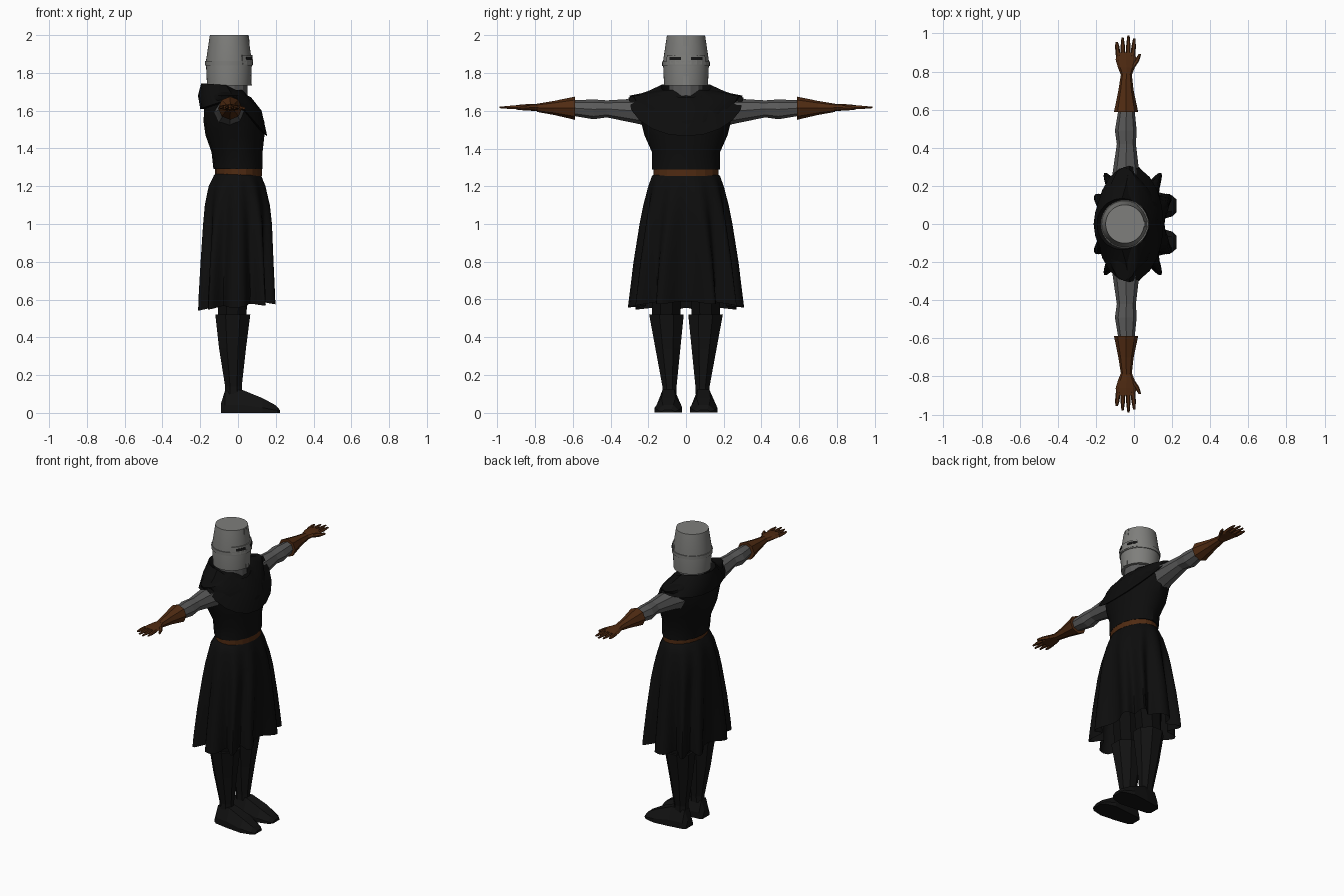
import bpy, bmesh, math
from math import sin, cos, pi, radians

cube = bpy.data.objects.get("Cube")
if cube:
    bpy.data.objects.remove(cube)


def material(name, r, g, b):
    m = bpy.data.materials.new(name)
    m.use_nodes = True
    m.diffuse_color = (r, g, b, 1)
    m.node_tree.nodes["Principled BSDF"].inputs["Base Color"].default_value = (r, g, b, 1)
    return m


CLOTH = material("black cloth", .004, .004, .004)
BOOT = material("dark boot leather", .006, .006, .006)
STEEL = material("helmet steel", .21, .21, .2)
MAIL = material("grey mail", .1, .1, .1)
LEATHER = material("brown leather", .08, .024, .006)
DARK = material("eye slit black", .008, .008, .008)


def loft(name, rings, mat, cap=True, smooth=None):
    """Skin a list of equal-length closed rings."""
    bm = bmesh.new()
    vs = [[bm.verts.new(p) for p in ring] for ring in rings]
    n = len(vs[0])
    for a, b in zip(vs, vs[1:]):
        for i in range(n):
            j = (i + 1) % n
            bm.faces.new((a[i], a[j], b[j], b[i]))
    if cap:
        bm.faces.new(vs[0])
        bm.faces.new(vs[-1])
    bmesh.ops.recalc_face_normals(bm, faces=bm.faces)
    me = bpy.data.meshes.new(name)
    bm.to_mesh(me)
    bm.free()
    me.materials.append(mat)
    ob = bpy.data.objects.new(name, me)
    bpy.context.collection.objects.link(ob)
    if smooth:
        bpy.ops.object.select_all(action='DESELECT')
        ob.select_set(True)
        bpy.context.view_layer.objects.active = ob
        bpy.ops.object.shade_smooth_by_angle(angle=radians(smooth))
    return ob


def angles(n, turn=0):
    return [2 * pi * (i + turn) / n for i in range(n)]


def level(z, x0, x1, y0, y1, n=8, turn=.5):
    """Horizontal ring filling the box x0..x1, y0..y1."""
    k = 1 / cos(pi / n) if turn else 1
    return [((x0 + x1) / 2 + k * cos(a) * (x1 - x0) / 2,
             (y0 + y1) / 2 + k * sin(a) * (y1 - y0) / 2, z) for a in angles(n, turn)]


def across(y, x0, x1, z0, z1, n=8):
    """Ring standing across the arm direction."""
    return [((x0 + x1) / 2 + cos(a) * (x1 - x0) / 2, y,
             (z0 + z1) / 2 + sin(a) * (z1 - z0) / 2) for a in angles(n)]


# Torso with wide shoulder caps
torso = [(1.29, -.13, .13, .18), (1.38, -.14, .13, .18), (1.47, -.172, .14, .22),
         (1.54, -.182, .14, .238), (1.62, -.18, .11, .27), (1.68, -.15, .05, .3),
         (1.71, -.14, .03, .15)]
loft("tunic_torso", [level(z, a, b, -w, w, 16, 0) for z, a, b, w in torso], CLOTH, smooth=30)


# Draped cowl: each ring has its own height at front, side and back
def cowl_ring(x0, x1, w, front, side, back):
    pts = []
    for a in angles(20):
        c = cos(a)
        z = side + (front - side) * max(c, 0) + (back - side) * max(-c, 0)
        pts.append(((x0 + x1) / 2 + c * (x1 - x0) / 2, w * sin(a), z))
    return pts


loft("cowl", [cowl_ring(-.17, .13, .28, 1.48, 1.66, 1.61),
              cowl_ring(-.2, .155, .305, 1.465, 1.67, 1.61),
              cowl_ring(-.212, .125, .2, 1.6, 1.705, 1.68),
              cowl_ring(-.195, .07, .135, 1.67, 1.735, 1.745),
              cowl_ring(-.15, .04, .1, 1.65, 1.7, 1.7)], CLOTH, False, 35)
loft("mail_neck", [level(z, -.135, .05, -.09, .09, 12) for z in (1.62, 1.78)], MAIL)

# Belt
loft("belt", [level(z, -.122, .128, -.172, .172, 20, 0) for z in (1.255, 1.295)], LEATHER)
loft("waist", [level(z, -.11, .11, -.16, .16, 20, 0) for z in (1.23, 1.31)], CLOTH)


# Pleated skirt, folds deepening towards the hem
def skirt_ring(z, x0, x1, w, fold, hem=0):
    pts = []
    p = 1 - .35 * min(1, fold * 4)
    for a in angles(100):
        c, s = cos(a), sin(a)
        k = 1 - fold * (.5 + .5 * cos(10 * a))
        x = math.copysign(abs(c) ** p, c) * (x1 - x0) / 2 * k + (x0 + x1) / 2
        y = math.copysign(abs(s) ** p, s) * w * k
        pts.append((x, y, z + hem * (c + .4 * cos(10 * a))))
    return pts


skirt = [(1.265, -.122, .12, .165, 0), (1.255, -.13, .125, .18, .01), (1.2, -.16, .15, .2, .04),
         (1.1, -.182, .175, .226, .09), (1, -.192, .187, .246, .14), (.8, -.205, .195, .278, .21),
         (.62, -.215, .203, .3, .27), (.565, -.218, .205, .308, .29)]
loft("skirt", [skirt_ring(*r, hem=.018 if i > 6 else 0) for i, r in enumerate(skirt)],
     CLOTH, False, 50)

# Legs, boots and feet
for s, side in ((1, "left"), (-1, "right")):
    def leg(rows):
        return [level(z, a, b, min(s * c, s * d), max(s * c, s * d)) for z, a, b, c, d in rows]

    loft(side + "_thigh", leg([(.48, -.105, .04, .03, .18), (.8, -.11, .07, .02, .18),
                               (1.2, -.1, .09, .01, .16)]), CLOTH)
    loft(side + "_boot_shaft", leg([(.1, -.07, .02, .05, .125), (.14, -.068, .02, .05, .125),
                                    (.34, -.1, .042, .03, .162), (.52, -.12, .065, .012, .195)]), BOOT)
    foot = []
    for x, inner, outer, h in ((-.09, .055, .125, .05), (-.07, .04, .14, .115), (.022, .03, .155, .122),
                               (.13, .02, .166, .078), (.2, .04, .15, .04), (.222, .06, .13, .015)):
        m, w = s * (inner + outer) / 2, (outer - inner) / 2
        foot.append([(x, m - w, 0), (x, m - w, h * .35), (x, m - w * .5, h),
                     (x, m + w * .5, h), (x, m + w, h * .35), (x, m + w, 0)])
    loft(side + "_foot", foot, BOOT)

# Arms, gauntlets and hands (stretched out along y)
for s, side in ((1, "left"), (-1, "right")):
    def limb(rows, n=8):
        return [across(s * y, *r, n) for y, *r in rows]

    loft(side + "_mail_arm", limb([(.18, -.13, .04, 1.51, 1.67), (.25, -.115, .03, 1.53, 1.665),
                                   (.42, -.09, .01, 1.565, 1.655), (.49, -.1, .014, 1.555, 1.66),
                                   (.61, -.08, .002, 1.575, 1.655)]), MAIL)
    loft(side + "_gauntlet", limb([(.588, -.105, .022, 1.552, 1.675), (.7, -.082, -.002, 1.578, 1.652),
                                   (.79, -.068, -.012, 1.594, 1.637)]), LEATHER)
    loft(side + "_palm", limb([(.775, -.066, -.014, 1.596, 1.636), (.82, -.084, .004, 1.6, 1.636),
                               (.86, -.096, .012, 1.602, 1.634), (.9, -.094, .006, 1.606, 1.63)]), LEATHER)
    # Fingers as tapered bars
    for name, x, tip, spread in (("little", -.083, .955, -.008), ("ring", -.057, .978, -.003),
                                 ("middle", -.031, .988, .002), ("index", -.006, .972, .007)):
        loft(f"{side}_{name}_finger",
             limb([(.88, x - .012, x + .012, 1.606, 1.63),
                   (.93, x + spread * .6 - .012, x + spread * .6 + .012, 1.608, 1.628),
                   (tip, x + spread - .006, x + spread + .006, 1.613, 1.622)], 6), LEATHER)
    loft(side + "_thumb", limb([(.82, -.03, .004, 1.602, 1.632), (.855, .001, .027, 1.602, 1.626),
                                (.892, .024, .038, 1.606, 1.62)], 6), LEATHER)

# Great helmet: tapered upper drum over a straight lower drum
HX = -.048


def helm_radius(z):
    return .122 - .021 * max(0, z - 1.86) / .14 - .006 * max(0, 1.86 - z) / .13


def helm_ring(z, grow=0):
    r = helm_radius(z) + grow
    return [(HX + r * cos(a), r * sin(a), z) for a in angles(40)]


loft("helmet", [helm_ring(1.733), helm_ring(1.86), helm_ring(2)], STEEL, True, 40)
loft("helmet_band", [helm_ring(1.838), helm_ring(1.838, .005), helm_ring(1.862, .005),
                     helm_ring(1.862)], STEEL, False, 40)


def arc_plate(name, a0, a1, z0, z1, inner, outer, mat):
    """Curved plate on the helmet between two angles from the front."""
    rings = []
    for i in range(9):
        a = radians(a0 + (a1 - a0) * i / 8)
        rings.append([(HX + (helm_radius(z) + g) * cos(a), (helm_radius(z) + g) * sin(a), z)
                      for z, g in ((z0, inner), (z0, outer), (z1, outer), (z1, inner))])
    return loft(name, rings, mat)


# Face cross, eye frame and eye slits
arc_plate("nose_bar", -8, 8, 1.733, 1.998, -.004, .005, STEEL)
arc_plate("eye_frame", -55, 55, 1.845, 1.896, -.004, .007, STEEL)
for s, side in ((1, "left"), (-1, "right")):
    arc_plate(side + "_eye_slit", s * 12, s * 43, 1.868, 1.884, 0, .0085, DARK)
